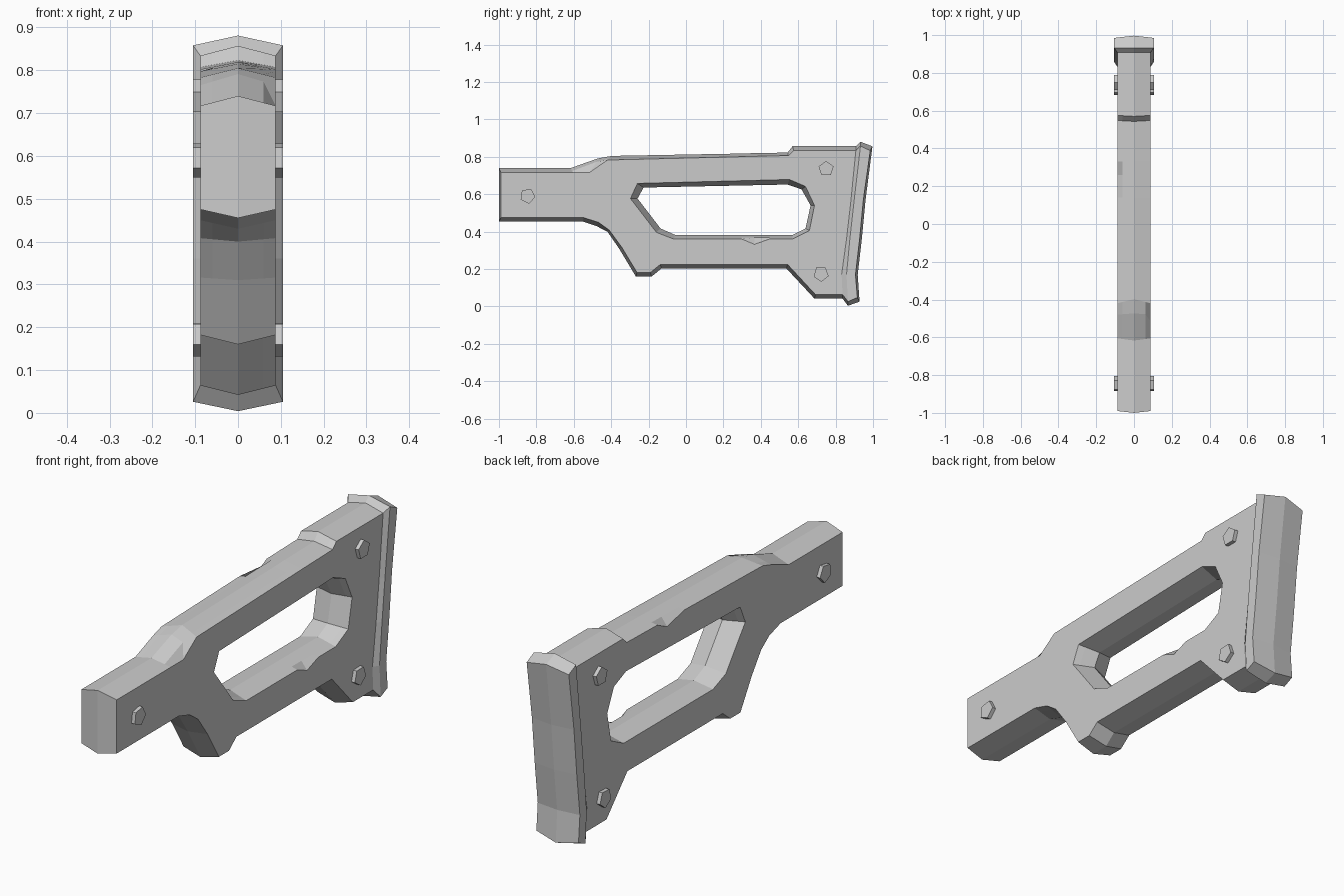
import bpy, bmesh
from math import cos, sin, radians

if "Cube" in bpy.data.objects:
    bpy.data.objects.remove(bpy.data.objects["Cube"], do_unlink=True)

grey = bpy.data.materials.new("plain_grey")
grey.use_nodes = True
grey.diffuse_color = (0.6, 0.6, 0.6, 1)
grey.node_tree.nodes["Principled BSDF"].inputs["Base Color"].default_value = (0.6, 0.6, 0.6, 1)

HALF = 0.088      # half width of the body
PAD_HALF = 0.105  # half width of the butt pad and pins


def finish(bm, name):
    bmesh.ops.recalc_face_normals(bm, faces=bm.faces)
    mesh = bpy.data.meshes.new(name)
    bm.to_mesh(mesh)
    bm.free()
    mesh.materials.append(grey)
    obj = bpy.data.objects.new(name, mesh)
    bpy.context.collection.objects.link(obj)


# Front edge of the butt pad, shared with the rear end of the body
pad_front = [(0.908, 0.834), (0.88, 0.55), (0.858, 0.36), (0.832, 0.17), (0.837, 0.064)]


def crown(rows, dy=0):
    """Centre ridge for a column of pad points: taller at both ends."""
    lift = [0.023, 0, 0, 0, -0.022]
    return [(y + dy, z + h) for (y, z), h in zip(rows, lift)]


# Body outlines: ridge y, z and side y, z
outer = [
    (-1, 0.455, -0.99, 0.475), (-1, 0.74, -0.99, 0.717),
    (-0.617, 0.74, -0.605, 0.717), (-0.473, 0.791, -0.48, 0.765),
    (-0.398, 0.805, -0.42, 0.783), (0.14, 0.815, 0.14, 0.797),
    (0.26, 0.817, 0.26, 0.8), (0.33, 0.819, 0.33, 0.802),
    (0.543, 0.823, 0.548, 0.807), (0.57, 0.857, 0.575, 0.834),
]
outer += [c + s for c, s in zip(crown(pad_front), pad_front)]
outer += [
    (0.687, 0.042, 0.692, 0.064), (0.537, 0.203, 0.543, 0.225),
    (-0.131, 0.203, -0.137, 0.225), (-0.184, 0.16, -0.19, 0.182),
    (-0.268, 0.16, -0.262, 0.182), (-0.358, 0.31, -0.343, 0.316),
    (-0.42, 0.4, -0.41, 0.408), (-0.479, 0.43, -0.468, 0.45),
    (-0.553, 0.455, -0.548, 0.475),
]
hole = [
    (-0.227, 0.636, -0.26, 0.658), (0.543, 0.652, 0.553, 0.679),
    (0.618, 0.626, 0.639, 0.642), (0.666, 0.54, 0.687, 0.54),
    (0.639, 0.417, 0.66, 0.406), (0.57, 0.382, 0.57, 0.361),
    (0.447, 0.382, 0.447, 0.361), (0.366, 0.382, 0.366, 0.361),
    (0.297, 0.382, 0.297, 0.361), (-0.056, 0.382, -0.067, 0.361),
    (-0.136, 0.417, -0.158, 0.396), (-0.259, 0.577, -0.297, 0.577),
]
# Chipped edge points: (loop, side) -> {index: side position}
chips = {
    ("outer", 1): {3: (-0.515, 0.717)},
    ("outer", -1): {6: (0.26, 0.768)},
    ("hole", 1): {7: (0.366, 0.332)},
}

# Body: ridged bands around both outlines, closed by flat side faces
bm = bmesh.new()
rims = {-1: [], 1: []}
for label, loop in (("outer", outer), ("hole", hole)):
    columns = []
    for x, t in ((-HALF, 1), (-0.06, 0.68), (0, 0), (0.06, 0.68), (HALF, 1)):
        side = 1 if x > 0 else -1
        moved = chips.get((label, side), {}) if t == 1 else {}
        column = []
        for i, (cy, cz, sy, sz) in enumerate(loop):
            y, z = moved.get(i, (cy + (sy - cy) * t, cz + (sz - cz) * t))
            column.append(bm.verts.new((x, y, z)))
        columns.append(column)
    n = len(loop)
    for a, b in zip(columns, columns[1:]):
        for i in range(n):
            j = (i + 1) % n
            bm.faces.new((a[i], a[j], b[j], b[i]))
    for side, column in ((-1, columns[0]), (1, columns[-1])):
        rims[side] += [bm.edges.get((column[i], column[(i + 1) % n])) for i in range(n)]
for side, edges in rims.items():
    bmesh.ops.triangle_fill(bm, use_beauty=True, use_dissolve=False,
                            edges=edges, normal=(side, 0, 0))
finish(bm, "stock_body")

# Butt pad: three layers that flare out from the body, ridged at the back
pad_flare = [(0.933, 0.858), (0.897, 0.55), (0.876, 0.36), (0.858, 0.17), (0.866, 0.026)]
pad_back = [(0.985, 0.833), (0.948, 0.57), (0.928, 0.36), (0.906, 0.17), (0.916, 0.048)]
bm = bmesh.new()
layers = []
for rows, half, dy in ((pad_front, HALF, 0), (pad_flare, PAD_HALF, 0), (pad_back, PAD_HALF, 0.012)):
    mid = crown(rows, dy)
    layers.append([[bm.verts.new((x, *p)) for p in col]
                   for x, col in ((-half, rows), (0, mid), (half, rows))])
for layer in (layers[0], layers[-1]):
    for a, b in zip(layer, layer[1:]):
        for i in range(4):
            bm.faces.new((a[i], a[i + 1], b[i + 1], b[i]))
for a, b in zip(layers, layers[1:]):
    ring_a, ring_b = ([*l[0], l[1][-1], *reversed(l[2]), l[1][0]] for l in (a, b))
    for i in range(len(ring_a)):
        j = (i + 1) % len(ring_a)
        bm.faces.new((ring_a[i], ring_a[j], ring_b[j], ring_b[i]))
finish(bm, "butt_pad")

# Five-sided pins on both sides
pins = {"front": (-0.847, 0.591, -8), "upper_rear": (0.749, 0.736, 90), "lower_rear": (0.722, 0.174, -88)}
for place, (y, z, turn) in pins.items():
    for side, word in ((1, "left"), (-1, "right")):
        bm = bmesh.new()
        ends = []
        for x in (side * (HALF - 0.01), side * PAD_HALF):
            angles = [radians(turn + 72 * k) for k in range(5)]
            ends.append([bm.verts.new((x, y + 0.042 * cos(a), z + 0.042 * sin(a))) for a in angles])
        for end in ends:
            bm.faces.new(end)
        for k in range(5):
            j = (k + 1) % 5
            bm.faces.new((ends[0][k], ends[0][j], ends[1][j], ends[1][k]))
        finish(bm, f"{place}_pin_{word}")
